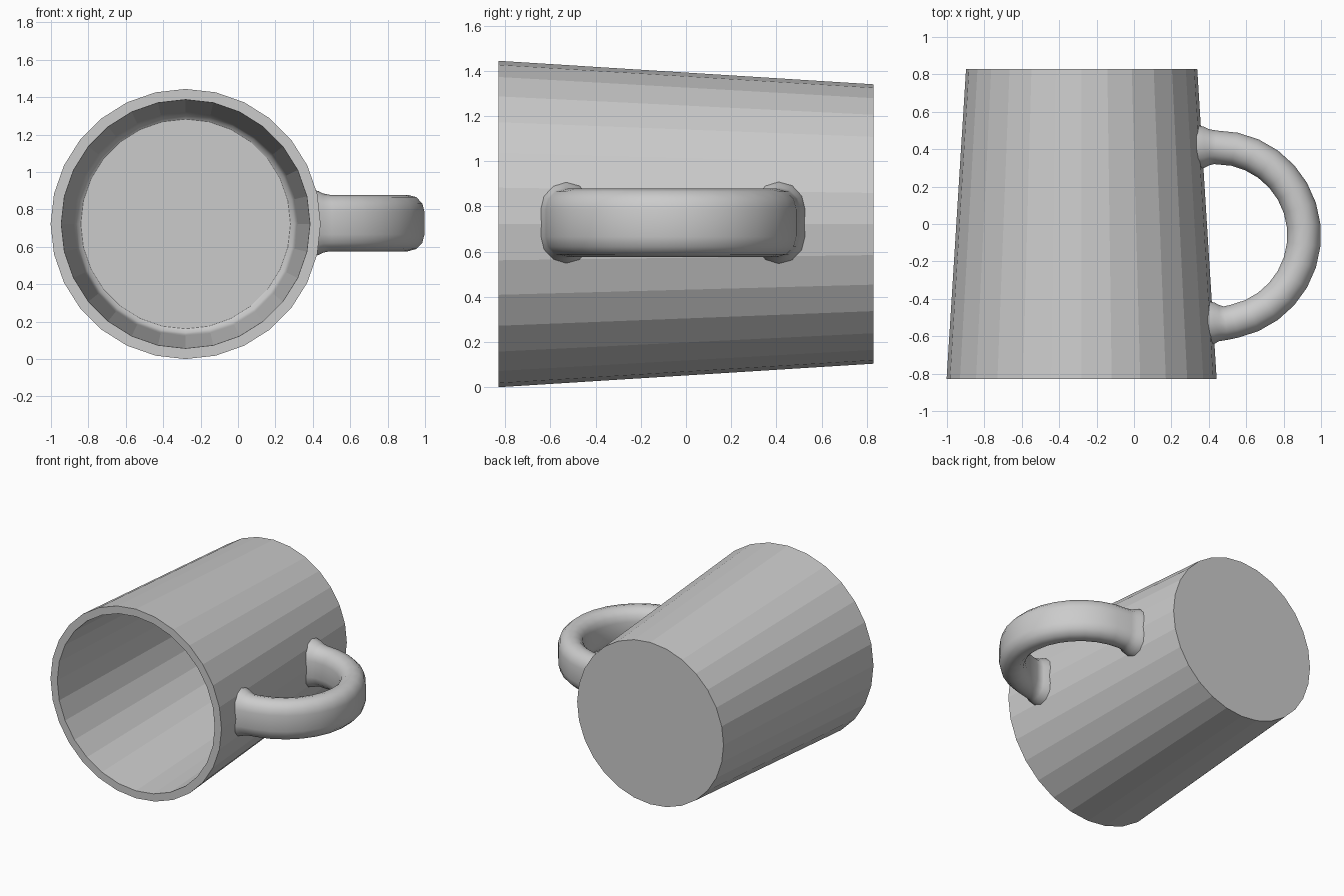
import bpy
import bmesh
from math import sin, cos, pi, radians
from mathutils import Vector

if "Cube" in bpy.data.objects:
    bpy.data.objects.remove(bpy.data.objects["Cube"], do_unlink=True)

grey = bpy.data.materials.new("plain grey")
grey.use_nodes = True
COLOUR = (0.6, 0.6, 0.6, 1)
grey.diffuse_color = COLOUR
grey.node_tree.nodes["Principled BSDF"].inputs["Base Color"].default_value = COLOUR

CX, CZ = -0.28, 0.722      # axis of the mug, which lies along y
SIDES = 28


def loft(name, rings, smooth_bands):
    """Skin a list of point rings, cap both ends and smooth chosen bands."""
    bm = bmesh.new()
    loops = [[bm.verts.new(p) for p in ring] for ring in rings]
    n = len(loops[0])
    for band, (a, b) in enumerate(zip(loops, loops[1:])):
        for i in range(n):
            j = (i + 1) % n
            face = bm.faces.new((a[i], a[j], b[j], b[i]))
            face.smooth = band in smooth_bands
    bm.faces.new(loops[0])
    bm.faces.new(loops[-1])
    bmesh.ops.recalc_face_normals(bm, faces=bm.faces)
    mesh = bpy.data.meshes.new(name)
    bm.to_mesh(mesh)
    bm.free()
    mesh.materials.append(grey)
    obj = bpy.data.objects.new(name, mesh)
    bpy.context.collection.objects.link(obj)
    return obj


# Mug body: closed base, tapered wall, flat rim, inner wall, rounded floor edge
profile = [(0.618, 0.83), (0.722, -0.83), (0.665, -0.83), (0.598, 0.58),
           (0.593, 0.66), (0.582, 0.70), (0.56, 0.715)]
body_rings = [[(CX + r * cos(2 * pi * i / SIDES), y, CZ + r * sin(2 * pi * i / SIDES))
               for i in range(SIDES)] for r, y in profile]
loft("mug_body", body_rings, {3, 4, 5})

# Handle path: short legs from the wall joined by a half circle
HX, HY, HZ, HR = 0.44, -0.06, 0.727, 0.47
flare = [0.03, 0.02, 0.007, 0]
arc = [radians(a) for a in range(78, -79, -12)]
path = [(x, HY + HR, f) for x, f in zip((0.335, 0.375, 0.4, 0.435), flare)]
path += [(HX + HR * cos(a), HY + HR * sin(a), 0) for a in arc]
path += [(x, HY - HR, f) for x, f in zip((0.49, 0.455, 0.43, 0.39), flare[::-1])]


def handle_section(k, half_width=0.09, half_straight=0.061):
    """Rounded slot across the path, grown where it meets the wall."""
    x, y, grow = path[k]
    before, after = path[max(k - 1, 0)], path[min(k + 1, len(path) - 1)]
    along = Vector((after[0] - before[0], after[1] - before[1], 0)).normalized()
    across = Vector((-along.y, along.x, 0))
    points = []
    for end in (0, 1):
        for step in range(7):
            a = pi * (end + step / 6)
            shift = half_straight if end == 0 else -half_straight
            r = half_width + grow
            points.append(Vector((x, y, HZ + shift + r * sin(a))) + across * r * cos(a))
    return points


handle = loft("handle", [handle_section(k) for k in range(len(path))],
              set(range(len(path))))
